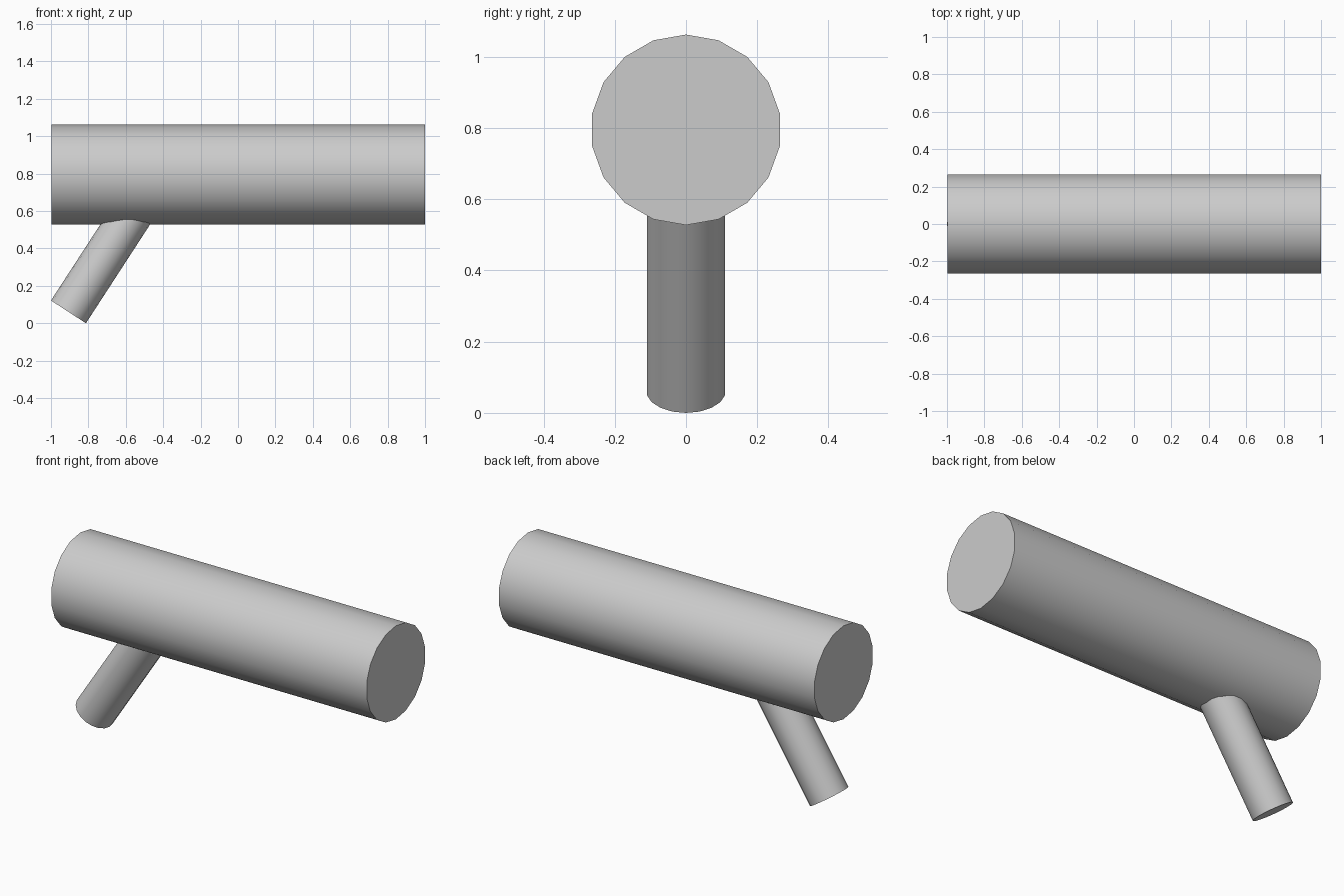
import bpy
from math import radians
from mathutils import Matrix, Vector

if "Cube" in bpy.data.objects:
    bpy.data.objects.remove(bpy.data.objects["Cube"])

SIDES = 18


def cylinder(name, radius, start, tilt, length, spin=0):
    """Capped cylinder from start, its axis tilted from +z towards +x (degrees)."""
    rot = Matrix.Rotation(radians(tilt), 4, 'Y') @ Matrix.Rotation(radians(spin), 4, 'Z')
    axis = rot @ Vector((0, 0, 1))
    bpy.ops.mesh.primitive_cylinder_add(vertices=SIDES, radius=radius, depth=length)
    obj = bpy.context.object
    obj.name = name
    obj.matrix_world = Matrix.Translation(Vector(start) + axis * length / 2) @ rot
    bpy.ops.object.shade_smooth_by_angle(angle=radians(35))
    return obj


# Horizontal main barrel, with a corner at its top and bottom
cylinder("main_barrel", 0.2675, (-0.998, 0, 0.795), 90, 1.998, spin=90)

# Slanted support leg, its upper end sunk into the barrel
cylinder("slanted_leg", 0.1115, (-0.9065, 0, 0.0607), 33, 0.80, spin=90)
